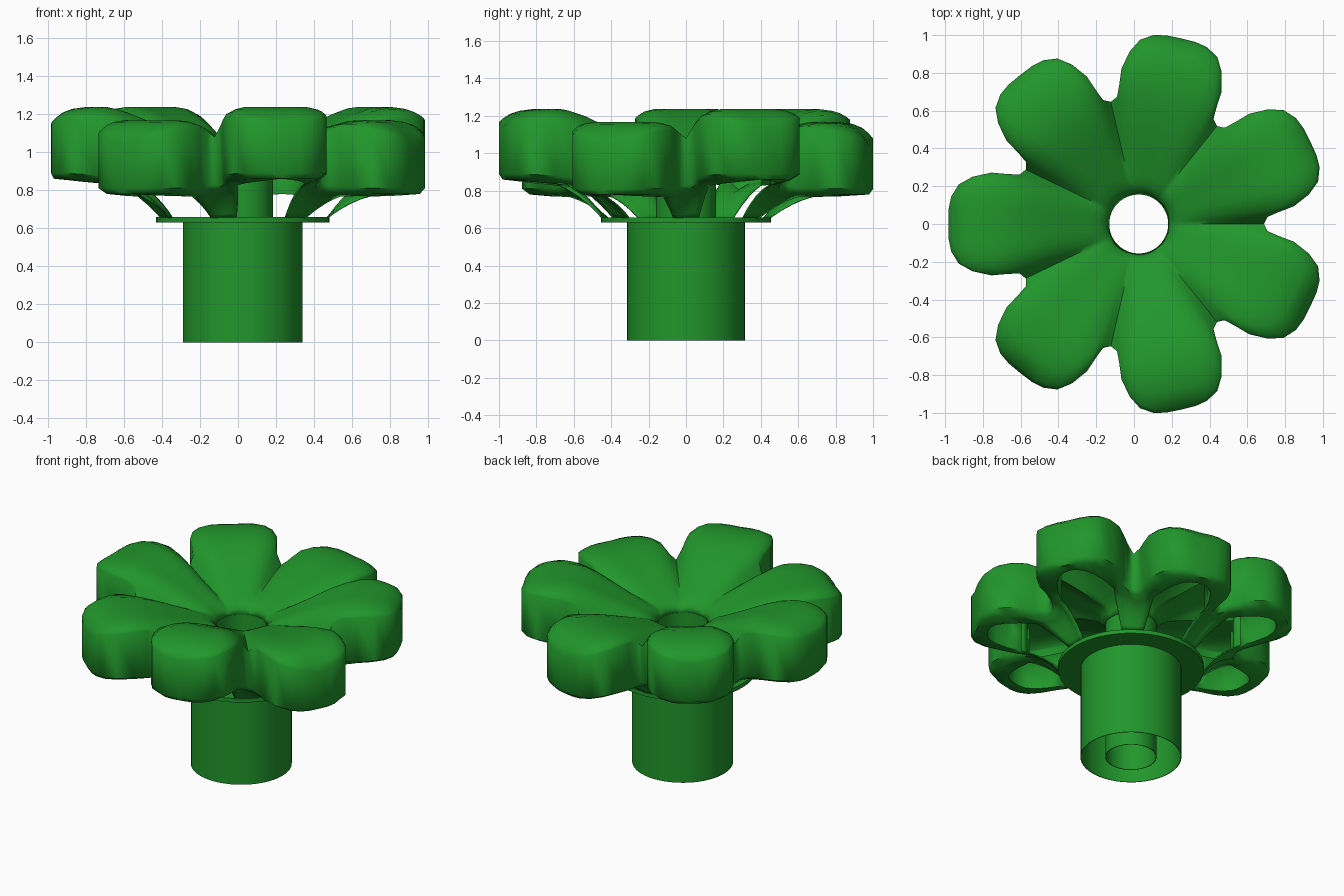
import bpy
import bmesh
from math import sin, cos, pi, atan2, hypot, radians

cube = bpy.data.objects.get("Cube")
if cube:
    bpy.data.objects.remove(cube, do_unlink=True)

CX = 0.025            # the axis sits slightly to the left side
PETALS = 7
HALF = pi / PETALS
BORE = 0.157

green = bpy.data.materials.new("leaf green")
green.use_nodes = True
colour = (0.015, 0.305, 0.024, 1)
green.diffuse_color = colour
bsdf = next(n for n in green.node_tree.nodes if n.type == 'BSDF_PRINCIPLED')
bsdf.inputs["Base Color"].default_value = colour


def interp(table, x):
    """Piecewise linear lookup."""
    for (x0, y0), (x1, y1) in zip(table, table[1:]):
        if x <= x1:
            return y0 + (y1 - y0) * max(0, (x - x0) / (x1 - x0))
    return table[-1][1]


def finish(name, bm, angle):
    mesh = bpy.data.meshes.new(name)
    bm.to_mesh(mesh)
    bm.free()
    mesh.materials.append(green)
    obj = bpy.data.objects.new(name, mesh)
    obj.location.x = CX
    bpy.context.collection.objects.link(obj)
    bpy.ops.object.select_all(action='DESELECT')
    obj.select_set(True)
    bpy.context.view_layer.objects.active = obj
    bpy.ops.object.shade_smooth_by_angle(angle=radians(angle))
    return obj


def lathe(name, profile, segments=48):
    """Closed radius-height profile turned about the axis."""
    bm = bmesh.new()
    rings = [[bm.verts.new((r * cos(2 * pi * i / segments), r * sin(2 * pi * i / segments), z))
              for r, z in profile] for i in range(segments)]
    n = len(profile)
    for i in range(segments):
        a, b = rings[i], rings[(i + 1) % segments]
        for k in range(n):
            bm.faces.new((a[k], b[k], b[(k + 1) % n], a[(k + 1) % n]))
    bmesh.ops.recalc_face_normals(bm, faces=bm.faces)
    return finish(name, bm, 30)


# Half outline of one petal, from tip to valley
OUTLINE = [(1.008, 0), (1.006, 0.08), (0.993, 0.145), (0.953, 0.21), (0.88, 0.25),
           (0.78, 0.272), (0.69, 0.264), (0.63, 0.262), (0.598, 0.288)]
LAST = len(OUTLINE) - 1
WINDOW = 5            # outline point where the underside window begins
CREST = [(0.157, 0.95), (0.175, 0.99), (0.21, 1.02), (0.32, 1.075), (0.45, 1.14),
         (0.58, 1.2), (0.7, 1.235), (0.78, 1.242), (0.88, 1.23), (1.01, 1.21)]
VALLEY = [(0.157, 0.95), (0.175, 0.985), (0.21, 1.01), (0.32, 1.035), (0.5, 1.065), (0.66, 1.08)]
SQUARENESS = [(0.35, 3), (0.75, 5)]
STEPS = [0, 0.02, 0.06, 0.12, 0.2, 0.3, 0.42, 0.54, 0.66, 0.78, 0.87, 0.93, 0.975, 1]
SWEEP = [0, 0.06, 0.35, 0.5, 0.65, 0.8, 0.92, 1]
DISC_ANGLE = [0, 4, 8, 11, 14, 17, 20, 23, 180 / PETALS]


def column(j, low, to_disc):
    """One strip of points: out over the top, down the wall, in underneath."""
    i = abs(j)
    side = 1 if j >= 0 else -1
    px, py = OUTLINE[i]
    reach, angle = hypot(px, py), atan2(py, px)
    v = min(1, angle / HALF)
    points = []
    # domed top
    for s in STEPS:
        r = BORE + (reach - BORE) * s
        drop = 0.07 * min(1, max(0, (r - 0.2) / 0.45)) if low else 0
        valley = interp(VALLEY, r)
        dome = 1 - v ** interp(SQUARENESS, r)
        z = valley + (interp(CREST, r) - drop - valley) * dome
        edge = max(0, (s - 0.85) / 0.15) ** 2.5
        z -= edge * (0.1 if low else 0.07) * (1 - v) ** 1.2
        points.append((r * cos(angle), r * sin(angle) * side, z))
    # wall and underside sweep, drawn in sideways to leave a narrow window
    blend = (i / LAST) ** 4
    base = (0.78 if low else 0.86) * (1 - blend) + 0.80 * blend
    a = radians(DISC_ANGLE[i])
    dx, dy = 0.45 * cos(a), 0.45 * sin(a)
    fall = min(1, i / WINDOW)
    inset = 0.45 + 0.55 * fall ** 2
    pinch = 0.4 + 0.2 * max(0, i - WINDOW)
    for t in SWEEP if to_disc else SWEEP[:3]:
        z = base + (0.65 - base) * t * t * fall + (0.03 if t == 0 else 0)
        points.append((px + (dx - px) * t * inset, (py + (dy - py) * t ** pinch) * side, z))
    # pocket lining
    if not to_disc:
        x, y, z = points[-1]
        points.append((x, y, 1.07))
    return points


# Flower-shaped hand wheel
bm = bmesh.new()
for p in range(PETALS):
    turn = pi + p * 2 * HALF
    c, s = cos(turn), sin(turn)
    for j in range(-LAST, LAST):
        to_disc = max(abs(j), abs(j + 1)) > WINDOW
        a, b = [[bm.verts.new((x * c - y * s, x * s + y * c, z))
                 for x, y, z in column(k, p % 2 == 1, to_disc)] for k in (j, j + 1)]
        for k in range(len(a) - 1):
            bm.faces.new((a[k], a[k + 1], b[k + 1], b[k]))
bmesh.ops.remove_doubles(bm, verts=bm.verts, dist=0.0005)
wheel = finish("petal_wheel", bm, 55)
shell = wheel.modifiers.new("shell", 'SOLIDIFY')
shell.thickness = 0.008
shell.offset = -1

# Hollow stem with its flange
lathe("stem_and_flange", [(0.311, 0), (0.315, 0), (0.315, 0.63), (0.455, 0.63),
                          (0.455, 0.658), (0.158, 0.658), (0.158, 0.65), (0.311, 0.65)])
# Thin tube around the through hole
lathe("bore_tube", [(0.156, 0), (0.16, 0), (0.16, 0.952), (0.156, 0.952)])
